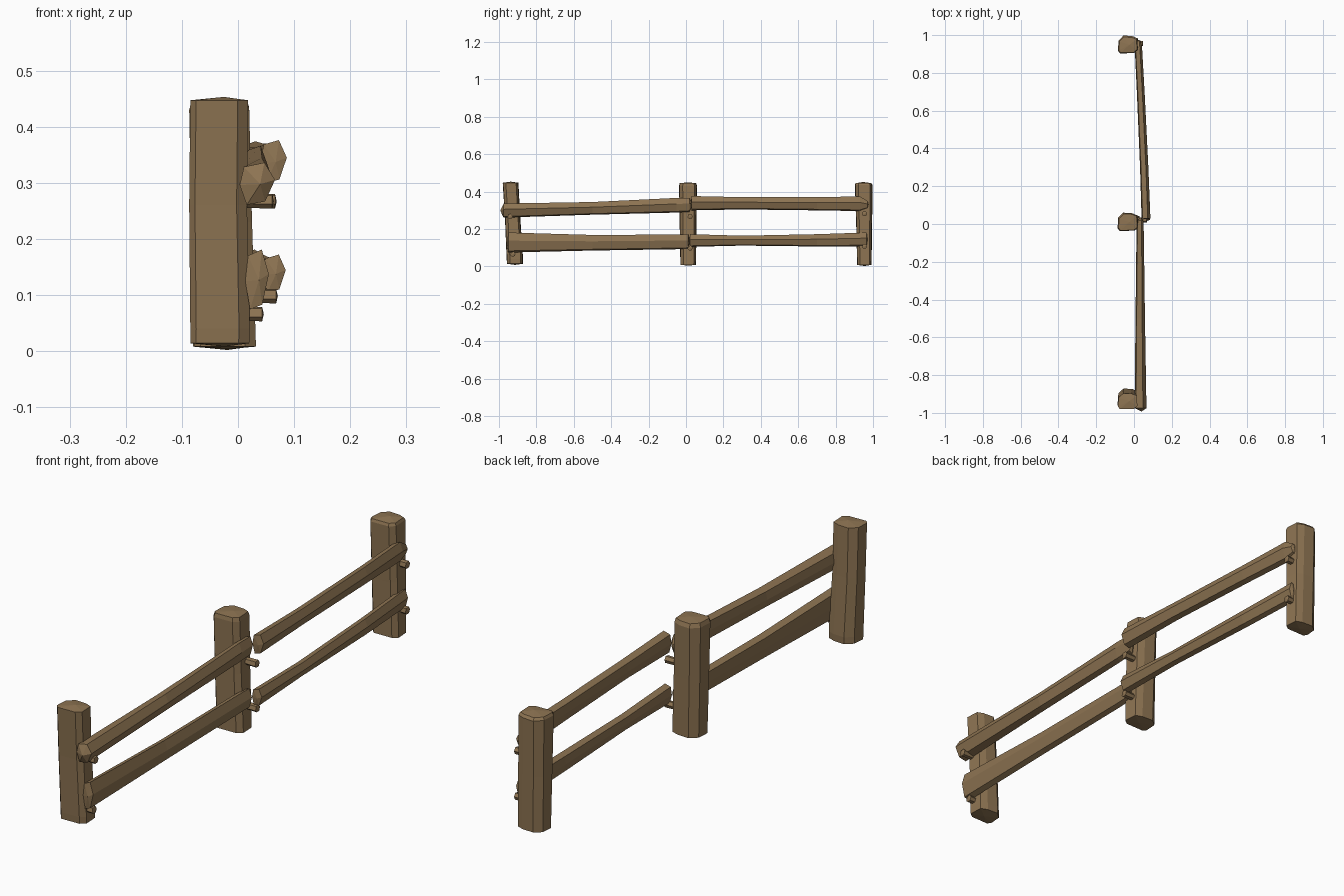
import bpy

wood = bpy.data.materials.new("wood")
wood.diffuse_color = (0.27, 0.175, 0.085, 1)

# Faceted cross-sections in a unit square
POST = [(.1, 0), (.82, .02), (1, .2), (.97, .85), (.72, .97), (.28, 1), (.03, .72), (0, .15)]
RAIL = [(0, .48), (.2, .02), (.72, .1), (1, .6), (.7, 1), (.12, .9)]
PEG = [(0, .3), (.3, 0), (.8, .05), (1, .55), (.7, 1), (.15, .9)]


def loft(name, axis, profile, rings, bulge):
    """Rings are (position along axis, a0, a1, b0, b1); ends close on a raised point."""
    def place(t, a, b):
        return {"x": (t, a, b), "y": (a, t, b), "z": (a, b, t)}[axis]
    n = len(profile)
    verts, faces = [], []
    for t, a0, a1, b0, b1 in rings:
        verts += [place(t, a0 + u * (a1 - a0), b0 + v * (b1 - b0)) for u, v in profile]
    for r in range(len(rings) - 1):
        for i in range(n):
            j = (i + 1) % n
            faces.append((r * n + i, r * n + j, (r + 1) * n + j, (r + 1) * n + i))
    for r, s in ((0, -1), (len(rings) - 1, 1)):
        t, a0, a1, b0, b1 = rings[r]
        c = len(verts)
        verts.append(place(t + s * bulge, a0 + .58 * (a1 - a0), (b0 + b1) / 2))
        for i in range(n):
            j = (i + 1) % n
            faces.append((r * n + j, r * n + i, c) if s < 0 else (r * n + i, r * n + j, c))
    if axis == "y":
        faces = [f[::-1] for f in faces]
    mesh = bpy.data.meshes.new(name)
    mesh.from_pydata(verts, [], faces)
    mesh.materials.append(wood)
    obj = bpy.data.objects.new(name, mesh)
    bpy.context.collection.objects.link(obj)


# Posts
loft("front_post", "z", POST, [
    (.014, -.085, .02, -.957, -.872), (.04, -.085, .021, -.959, -.871),
    (.26, -.087, .016, -.968, -.886), (.447, -.085, .018, -.98, -.896)], .006)
loft("middle_post", "z", POST, [
    (.008, -.078, .032, -.03, .054), (.23, -.083, .025, -.034, .056),
    (.43, -.087, .02, -.037, .06), (.445, -.082, .017, -.034, .054)], .004)
loft("back_post", "z", POST, [
    (.008, -.08, .025, .915, .992), (.22, -.083, .022, .91, .995),
    (.435, -.085, .02, .903, .998), (.445, -.08, .016, .907, .99)], .006)

# Rails
loft("front_upper_rail", "y", RAIL, [
    (-.975, .003, .066, .259, .336), (-.5, .008, .058, .275, .344),
    (-.05, .013, .052, .286, .366), (.018, .015, .05, .29, .366)], .018)
loft("front_lower_rail", "y", RAIL, [
    (-.95, .013, .055, .072, .181), (-.5, .012, .053, .083, .168),
    (-.05, .012, .05, .09, .17), (.012, .015, .05, .092, .17)], .008)
loft("back_upper_rail", "y", RAIL, [
    (.03, .04, .087, .298, .376), (.3, .032, .076, .303, .37),
    (.7, .015, .056, .298, .37), (.93, .004, .043, .294, .374),
    (.97, .008, .036, .31, .35)], .005)
loft("back_lower_rail", "y", RAIL, [
    (.022, .044, .085, .103, .172), (.3, .034, .074, .11, .164),
    (.7, .017, .056, .105, .172), (.965, .004, .04, .106, .181)], .006)

# Support pegs under each rail end: y, z, outer x
PEGS = {"front_upper_peg": (-.94, .267, .065), "front_lower_peg": (-.925, .066, .047),
        "middle_upper_peg": (.022, .267, .07), "middle_lower_peg": (.022, .098, .072),
        "back_upper_peg": (.955, .282, .05), "back_lower_peg": (.955, .108, .05)}
for name, (y, z, x) in PEGS.items():
    loft(name, "x", PEG, [(-.02, y - .012, y + .012, z - .011, z + .011),
                          (x - .004, y - .014, y + .014, z - .013, z + .013)], .003)
